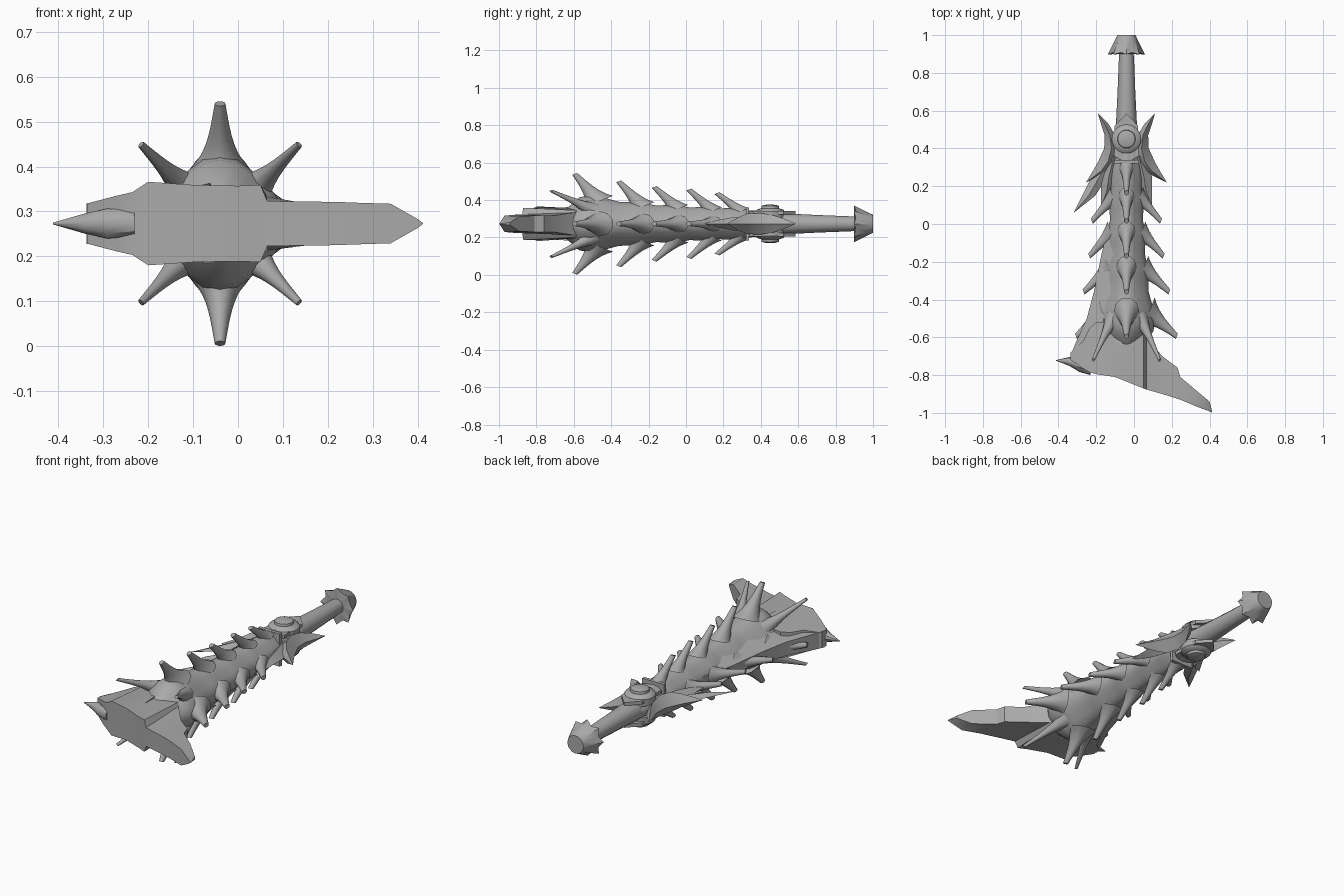
import bpy, bmesh, math
from mathutils import Vector

if "Cube" in bpy.data.objects:
    bpy.data.objects.remove(bpy.data.objects["Cube"])

CX, CZ = -0.04, 0.273          # long axis of the club
steel = bpy.data.materials.new("dull_grey_metal")
steel.diffuse_color = (0.4, 0.4, 0.4, 1)
steel.use_nodes = True
steel.node_tree.nodes["Principled BSDF"].inputs["Base Color"].default_value = steel.diffuse_color


def loft(name, rings, angle=35):
    """Skin a list of equal length point rings and cap both ends."""
    bm = bmesh.new()
    loops = [[bm.verts.new(p) for p in ring] for ring in rings]
    n = len(loops[0])
    for a, b in zip(loops, loops[1:]):
        for i in range(n):
            j = (i + 1) % n
            bm.faces.new((a[i], a[j], b[j], b[i]))
    bm.faces.new(loops[0])
    bm.faces.new(loops[-1])
    bmesh.ops.remove_doubles(bm, verts=bm.verts, dist=0.0004)
    bmesh.ops.recalc_face_normals(bm, faces=bm.faces)
    me = bpy.data.meshes.new(name)
    bm.to_mesh(me)
    bm.free()
    me.materials.append(steel)
    ob = bpy.data.objects.new(name, me)
    bpy.context.collection.objects.link(ob)
    bpy.ops.object.select_all(action='DESELECT')
    ob.select_set(True)
    bpy.context.view_layer.objects.active = ob
    bpy.ops.object.shade_smooth_by_angle(angle=math.radians(angle))
    return ob


def lathe(name, profile, n=24, angle=35, pinch=0.0):
    """Turn (y, radius) pairs around the long axis; pinch flattens the diagonals."""
    rings = []
    for y, r in profile:
        ring = []
        for i in range(n):
            a = i * math.tau / n
            q = r * (1 - pinch * math.sin(2 * a) ** 2)
            ring.append((CX + q * math.cos(a), y, CZ + q * math.sin(a)))
        rings.append(ring)
    return loft(name, rings, angle)


def spike(name, direction, y0, r0, y1, r1, base, tip):
    """Swept back thorn with a flared root and a blunt end."""
    out = Vector((math.cos(direction), 0, math.sin(direction)))
    side = Vector((-out.z, 0, out.x))
    back = Vector((0, 1, 0))
    rings = []
    for k in range(9):
        t = k / 8
        c = Vector((CX, y0 + (y1 - y0) * t, CZ)) + out * (r0 + (r1 - r0) * t)
        w = tip + (base - tip) * (0.45 * (1 - t) + 0.55 * (1 - t) ** 4)
        rings.append([c + side * w * math.cos(a) + (back * 1.15 + out * 0.45) * w * math.sin(a)
                      for a in (i * math.tau / 10 for i in range(10))])
    loft(name, rings, 50)


# Handle and club body, swelling slightly at each row of thorns
lathe("handle", [(0.92, 0.036), (0.88, 0.04), (0.7, 0.047), (0.48, 0.058)], 12)
lathe("club_body", [(0.52, 0.055), (0.46, 0.07), (0.34, 0.072), (0.3, 0.08),
                    (0.24, 0.085), (0.18, 0.082), (0.13, 0.09), (0.08, 0.09), (0.02, 0.087),
                    (-0.04, 0.1), (-0.1, 0.1), (-0.16, 0.098), (-0.23, 0.113), (-0.29, 0.115),
                    (-0.36, 0.118), (-0.44, 0.14), (-0.52, 0.152), (-0.57, 0.142), (-0.64, 0.08)],
      pinch=0.12)

# Pommel with a scalloped skirt
N = 16
pommel = []
for y, r, scallop in ((1.0, 0.0, 0), (1.0, 0.048, 0), (0.985, 0.055, 0), (0.903, 0.088, 1), (0.9, 0.04, 0)):
    ring = []
    for i in range(N):
        s = (1 if i % 2 == 0 else -1) * scallop
        a = i * math.tau / N
        ring.append((CX + (r + 0.01 * s) * math.cos(a), y - 0.005 * s,
                     CZ + (r + 0.01 * s) * math.sin(a)))
    pommel.append(ring)
loft("pommel", pommel, 25)

# Four rows of thorns: tip y, tip radius, root radius, thorn root width
for ty, tr, rr, w in ((-0.595, 0.267, 0.12, 0.068), (-0.36, 0.227, 0.092, 0.055),
                      (-0.17, 0.197, 0.08, 0.048), (0.015, 0.183, 0.07, 0.043),
                      (0.165, 0.164, 0.067, 0.038)):
    for q in range(4):
        if ty > 0.1 and q % 2 == 0:
            continue
        spike("thorn", q * math.pi / 2, ty + 0.13, rr, ty, tr, w, 0.012)

# Diagonal thorns around the mouth
for q in range(4):
    spike("mouth_thorn", math.pi / 4 + q * math.pi / 2, -0.51, 0.115, -0.72, 0.249, 0.04, 0.008)


def blade(name, stations, angle=30):
    """Box section slab: x, front y, back y, front half height, back half height."""
    loft(name, [[(x, yf, CZ - hf), (x, yf, CZ + hf), (x, yb, CZ + hb), (x, yb, CZ - hb)]
                for x, yf, yb, hf, hb in stations], angle)


# Wide striking head with a pointed beak at each end
blade("striking_head", [(-0.335, -0.72, -0.68, 0.045, 0.04), (-0.27, -0.765, -0.62, 0.062, 0.06),
                        (-0.235, -0.785, -0.55, 0.07, 0.065), (-0.2, -0.795, -0.52, 0.093, 0.07),
                        (-0.1, -0.81, -0.52, 0.086, 0.08), (0.0, -0.85, -0.54, 0.084, 0.08),
                        (0.05, -0.87, -0.58, 0.086, 0.072), (0.065, -0.876, -0.6, 0.05, 0.06),
                        (0.15, -0.9, -0.7, 0.049, 0.045), (0.23, -0.925, -0.76, 0.048, 0.045),
                        (0.245, -0.93, -0.81, 0.047, 0.044), (0.34, -0.97, -0.89, 0.044, 0.04),
                        (0.4, -0.992, -0.94, 0.01, 0.008), (0.412, -0.998, -0.985, 0.001, 0.001)])
loft("rear_beak", [[(x, y + r * math.cos(a), CZ + r * math.sin(a))
                    for a in (i * math.tau / 10 for i in range(10))]
                   for x, y, r in ((-0.23, -0.77, 0.03), (-0.29, -0.748, 0.035),
                                   (-0.34, -0.728, 0.024), (-0.412, -0.722, 0.002))])

# Fin joining the body to the striking head on the left
loft("side_fin", [[(xo, y, CZ - ho), (xo, y, CZ + ho), (-0.06, y, CZ + h), (-0.06, y, CZ - h)]
                  for y, xo, ho, h in ((0.05, -0.12, 0.015, 0.06), (-0.15, -0.17, 0.02, 0.08),
                                       (-0.35, -0.21, 0.03, 0.09), (-0.5, -0.25, 0.037, 0.095),
                                       (-0.62, -0.305, 0.042, 0.09), (-0.7, -0.337, 0.045, 0.085))], 50)


def wing(name, side, stations):
    """Lens section leaf: y, inner offset, outer offset, half height."""
    loft(name, [[(CX + side * a, y, CZ), (CX + side * (a + b) / 2, y, CZ + h),
                 (CX + side * b, y, CZ), (CX + side * (a + b) / 2, y, CZ - h)]
                for y, a, b, h in stations], 40)


# Guard wings, the left one carrying an extra long feather
for s in (-1, 1):
    wing("guard_wing", s, [(0.585, 0.15, 0.151, 0.001), (0.53, 0.095, 0.135, 0.025), (0.47, 0.06, 0.115, 0.045),
                           (0.4, 0.04, 0.118, 0.057), (0.33, 0.045, 0.15, 0.055), (0.28, 0.09, 0.178, 0.035),
                           (0.22, 0.213, 0.214, 0.001)])
    wing("lower_feather", s, [(0.36, 0.03, 0.1, 0.04), (0.25, 0.05, 0.135, 0.035), (0.17, 0.075, 0.135, 0.02),
                              (0.09, 0.135, 0.136, 0.001)])
wing("long_feather", -1, [(0.38, 0.04, 0.1, 0.02), (0.25, 0.1, 0.185, 0.02), (0.15, 0.165, 0.235, 0.012),
                          (0.06, 0.278, 0.279, 0.001)])

# Domed studs and pointed plates above and below the guard
for s in (-1, 1):
    stud = [(0.078, 0.03), (0.078, 0.066), (0.07, 0.076), (0.048, 0.083), (0.046, 0.096),
            (0.03, 0.101), (0.012, 0.103), (0.001, 0.103)]
    loft("guard_stud", [[(CX + r * math.cos(a), 0.45 + r * math.sin(a), CZ + s * h)
                         for a in (i * math.tau / 24 for i in range(24))] for r, h in stud])
    plate = ((-0.062, 0.52), (0, 0.585), (0.062, 0.52), (0.065, 0.36), (0, 0.32), (-0.065, 0.36))
    loft("guard_plate", [[(CX + x, y, CZ + s * h) for x, y in plate] for h in (0.05, 0.068)])
    loft("guard_band", [[(CX + x, y, CZ + s * h) for x, y in
                         ((-0.065, 0.32), (0.065, 0.32), (0.065, 0.338), (-0.065, 0.338))] for h in (0.03, 0.088)])
